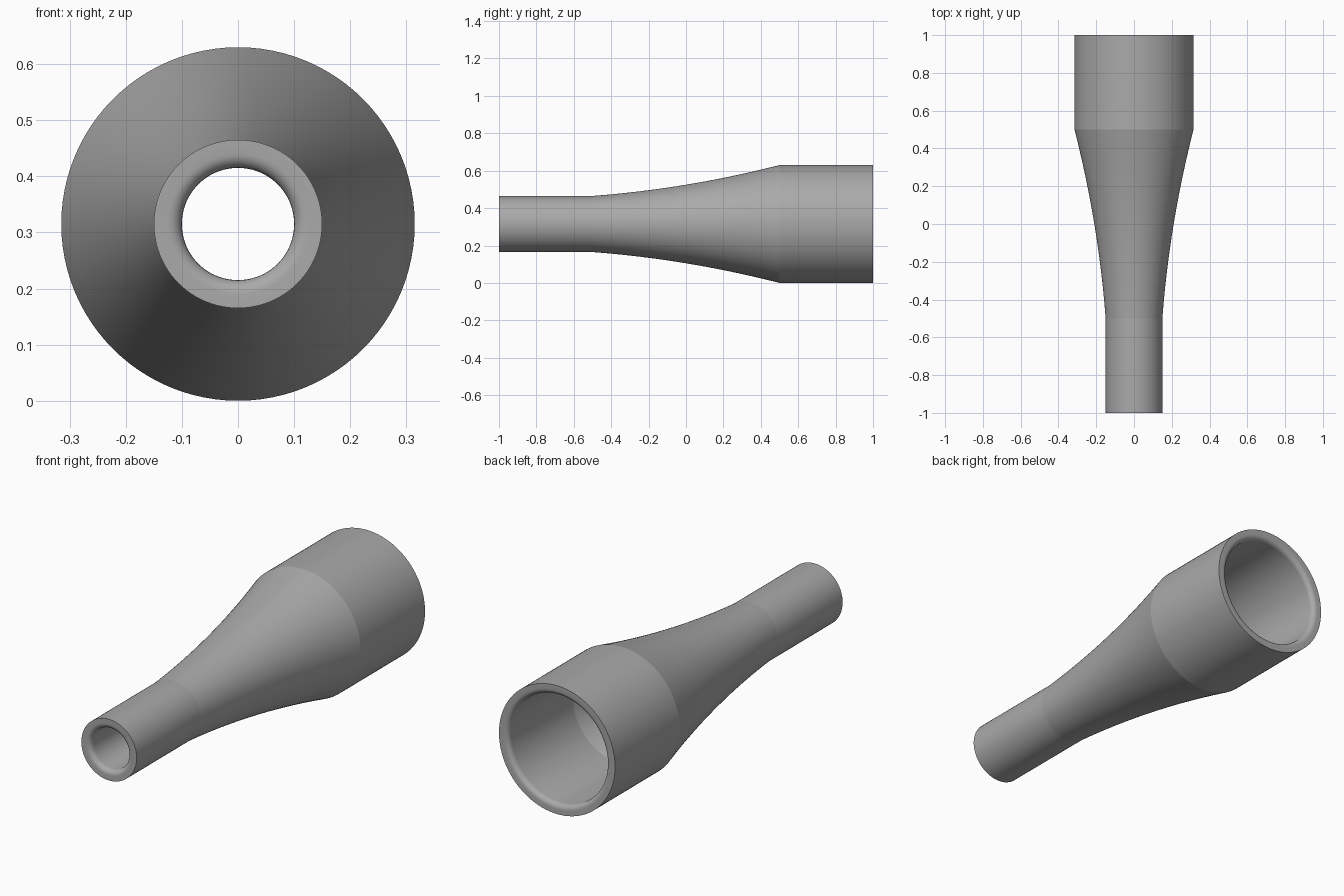
import bpy, bmesh, math
from mathutils import Vector

cube = bpy.data.objects.get("Cube")
if cube:
    bpy.data.objects.remove(cube)

SEGMENTS = 96
SMALL, LARGE, WALL, LIP = 0.15, 0.315, 0.05, 0.025

grey = bpy.data.materials.new("plain_grey")
grey.use_nodes = True
colour = (0.4, 0.4, 0.4, 1)
grey.diffuse_color = colour
grey.node_tree.nodes["Principled BSDF"].inputs["Base Color"].default_value = colour


def taper(offset, steps=12):
    """Flaring transition between the narrow and the wide tube."""
    points = []
    for i in range(steps + 1):
        t = i / steps
        radius = SMALL + 0.075 * t + 0.09 * t * t
        points.append((radius - offset, t - 0.5))
    return points


def rounded_lip(bore, end, steps=6):
    """Rounded inner edge, from the flat rim into the bore."""
    points = []
    for i in range(steps + 1):
        a = math.pi / 2 * i / steps
        points.append((bore + LIP * (1 - math.sin(a)),
                       end * (1 - LIP * (1 - math.cos(a)))))
    return points


# Closed wall section: outside front to back, then bore back to front
outside = [(SMALL, -1)] + taper(0) + [(LARGE, 1)]
bore = (rounded_lip(LARGE - WALL, 1) + taper(WALL)[::-1]
        + rounded_lip(SMALL - WALL, -1)[::-1])
profile = outside + bore

# Revolve the section around the long axis
bm = bmesh.new()
rings = []
for s in range(SEGMENTS):
    a = 2 * math.pi * s / SEGMENTS
    rings.append([bm.verts.new(Vector((r * math.sin(a), y, LARGE + r * math.cos(a))))
                  for r, y in profile])
count = len(profile)
for s in range(SEGMENTS):
    here, after = rings[s], rings[(s + 1) % SEGMENTS]
    for i in range(count):
        j = (i + 1) % count
        bm.faces.new((here[i], here[j], after[j], after[i]))
bmesh.ops.recalc_face_normals(bm, faces=bm.faces)

mesh = bpy.data.meshes.new("reducer_pipe")
bm.to_mesh(mesh)
bm.free()
mesh.materials.append(grey)
pipe = bpy.data.objects.new("reducer_pipe", mesh)
bpy.context.collection.objects.link(pipe)

# Smooth walls with crisp rims and shoulder
bpy.ops.object.select_all(action="DESELECT")
pipe.select_set(True)
bpy.context.view_layer.objects.active = pipe
bpy.ops.object.shade_smooth_by_angle(angle=math.radians(20))
# Keep the two transition joints sharp on the outside
for edge in mesh.edges:
    a, b = (mesh.vertices[v].co for v in edge.vertices)
    if abs(a.y - b.y) < 0.001 and abs(abs(a.y) - 0.5) < 0.001:
        edge.use_edge_sharp = True
